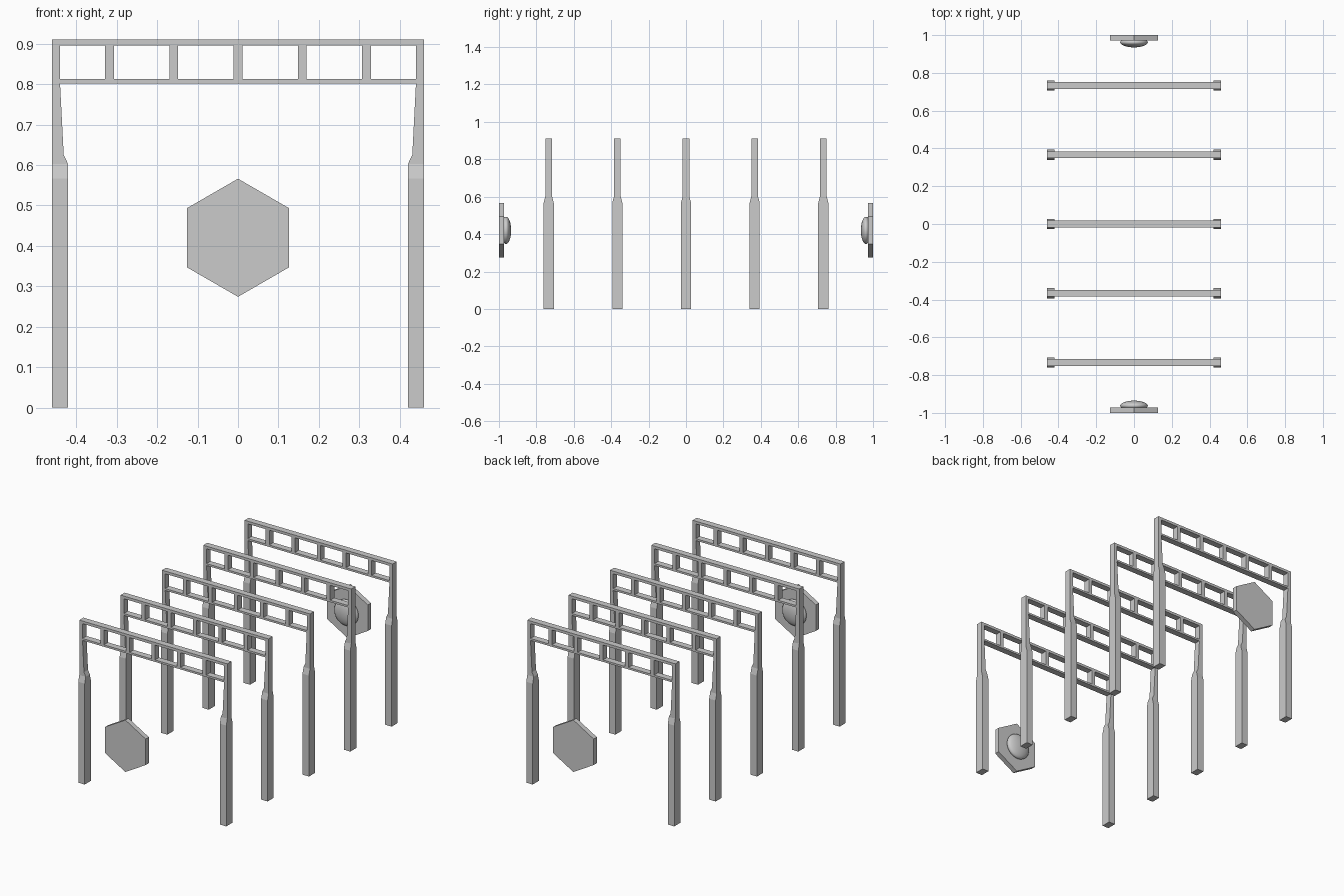
import bpy, bmesh, math
from mathutils import Matrix

if "Cube" in bpy.data.objects:
    bpy.data.objects.remove(bpy.data.objects["Cube"])


def finish(name, bm):
    bmesh.ops.recalc_face_normals(bm, faces=bm.faces)
    me = bpy.data.meshes.new(name)
    bm.to_mesh(me)
    bm.free()
    ob = bpy.data.objects.new(name, me)
    bpy.context.collection.objects.link(ob)
    return ob


def add_box(bm, x0, x1, z0, z1, half):
    m = Matrix.Translation(((x0 + x1) / 2, 0, (z0 + z1) / 2)) @ Matrix.Diagonal((x1 - x0, 2 * half, z1 - z0, 1))
    bmesh.ops.create_cube(bm, size=1, matrix=m)


OUT, INNER, DEPTH = 0.46, 0.44, 0.018
# post rings: inner x, half depth, z
RINGS = [(0.42, 0.027, 0), (0.42, 0.027, 0.567), (0.42, DEPTH, 0.602),
         (0.431, DEPTH, 0.625), (INNER, DEPTH, 0.80), (INNER, DEPTH, 0.91)]


def post(name, side, y):
    bm = bmesh.new()
    loops = [[bm.verts.new((side * px, py, z)) for px, py in
              ((xi, -h), (OUT, -h), (OUT, h), (xi, h))] for xi, h, z in RINGS]
    for a, b in zip(loops, loops[1:]):
        for i in range(4):
            j = (i + 1) % 4
            bm.faces.new((a[i], a[j], b[j], b[i]))
    bm.faces.new(loops[0])
    bm.faces.new(loops[-1])
    finish(name, bm).location.y = y


def truss(name, y):
    bm = bmesh.new()
    add_box(bm, -INNER, INNER, 0.895, 0.91, DEPTH)   # top rail
    add_box(bm, -INNER, INNER, 0.801, 0.812, DEPTH)  # bottom rail
    for i in range(-2, 3):                           # uprights
        x = i * 0.159
        add_box(bm, x - 0.011, x + 0.011, 0.812, 0.895, DEPTH)
    finish(name, bm).location.y = y


# five portal frames
for n, y in enumerate((-0.734, -0.367, 0, 0.367, 0.734)):
    post(f"left_post_{n}", -1, y)
    post(f"right_post_{n}", 1, y)
    truss(f"cross_truss_{n}", y)

# hexagonal lamps at each end, domes facing inward
for label, s in (("front", -1), ("back", 1)):
    bm = bmesh.new()
    rot = Matrix.Rotation(math.pi / 2, 4, 'X')
    ring = [(0.146 * math.sin(k * math.pi / 3), 0.42 + 0.146 * math.cos(k * math.pi / 3)) for k in range(6)]
    caps = [[bm.verts.new((x, s * y, z)) for x, z in ring] for y in (1.0, 0.972)]
    for c in caps:
        bm.faces.new(c)
    for i in range(6):
        j = (i + 1) % 6
        bm.faces.new((caps[0][i], caps[0][j], caps[1][j], caps[1][i]))
    finish(f"{label}_hex_plate", bm)

    bm = bmesh.new()
    bmesh.ops.create_uvsphere(bm, u_segments=32, v_segments=16, radius=1,
                              matrix=Matrix.Translation((0, s * 0.962, 0.42)) @
                              Matrix.Diagonal((0.073, 0.027, 0.073, 1)) @ rot)
    # trim the part hidden in the plate
    bmesh.ops.bisect_plane(bm, geom=bm.verts[:] + bm.edges[:] + bm.faces[:],
                           plane_co=(0, s * 0.974, 0), plane_no=(0, s, 0), clear_outer=True)
    for f in bm.faces:
        f.smooth = True
    finish(f"{label}_dome", bm)
